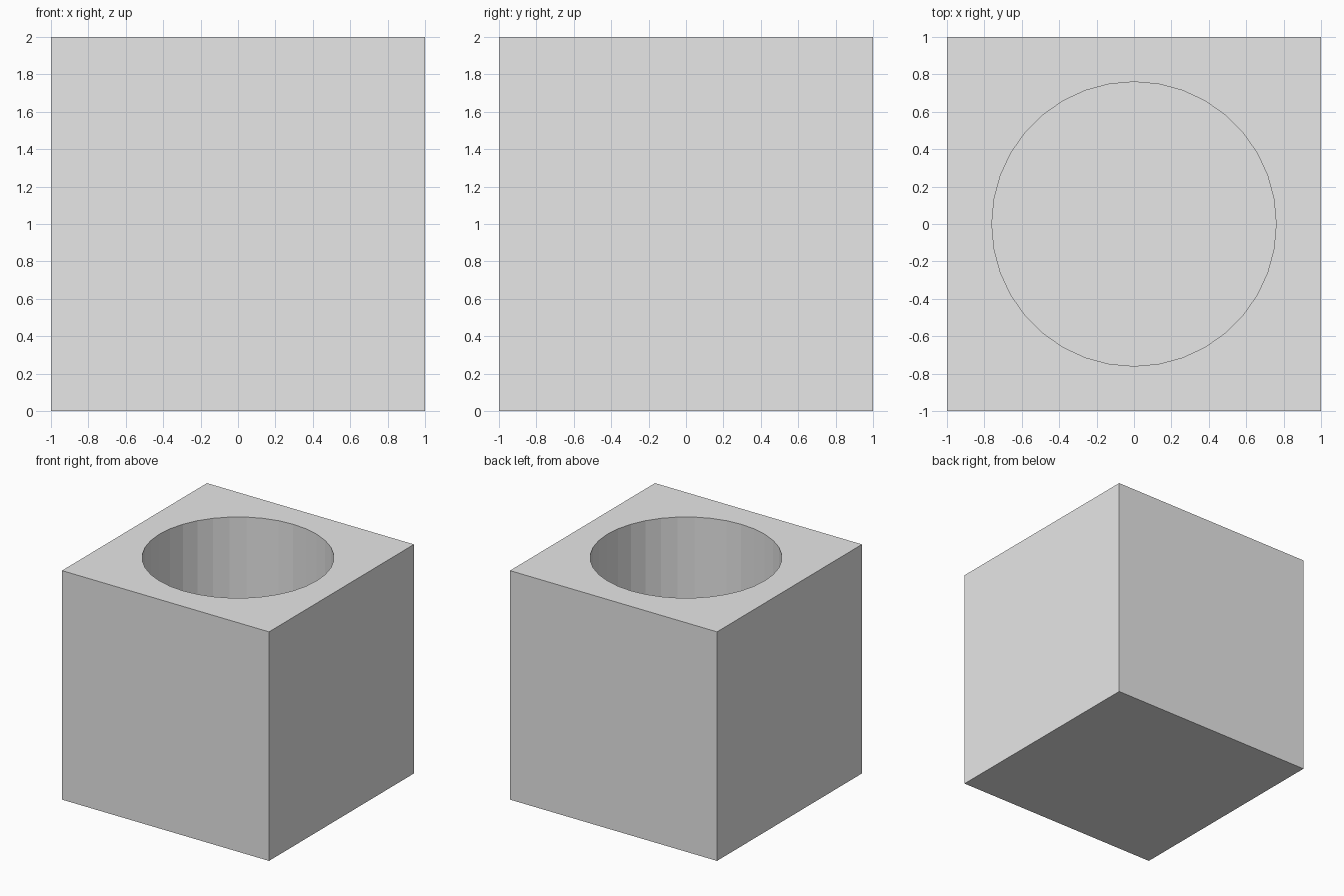
import bpy
import bmesh
import math

cube = bpy.data.objects.get("Cube")
if cube:
    bpy.data.objects.remove(cube, do_unlink=True)

SIZE = 2.0
RADIUS = 0.76
SIDES = 36
FLOOR = SIZE / 2 - RADIUS  # floor as thick as the thinnest wall

grey = bpy.data.materials.new("light_grey")
grey.use_nodes = True
grey.diffuse_color = (0.8, 0.8, 0.8, 1)
grey.node_tree.nodes["Principled BSDF"].inputs["Base Color"].default_value = grey.diffuse_color

bm = bmesh.new()


def ring(z, square=False):
    """Ring of points, either on the bore or pushed out to the square outline."""
    verts = []
    for i in range(SIDES):
        a = math.tau * (i + 0.0) / SIDES
        x, y = math.cos(a), math.sin(a)
        r = SIZE / 2 / max(abs(x), abs(y)) if square else RADIUS
        verts.append(bm.verts.new((x * r, y * r, z)))
    return verts


def corners(z):
    h = SIZE / 2
    return [bm.verts.new((x, y, z)) for x, y in ((h, h), (-h, h), (-h, -h), (h, -h))]


# Outer block: base and four walls
low, high = corners(0), corners(SIZE)
bm.faces.new(low[::-1])
for i in range(4):
    j = (i + 1) % 4
    bm.faces.new((low[i], low[j], high[j], high[i]))

# Round bore: wall facets and flat floor
rim, bottom = ring(SIZE), ring(FLOOR)
bm.faces.new(bottom)
for i in range(SIDES):
    j = (i + 1) % SIDES
    bm.faces.new((rim[i], rim[j], bottom[j], bottom[i]))

# Top face around the bore: one fan per corner, one triangle per side
quarter = SIDES // 4
for q in range(4):
    for i in range(q * quarter, (q + 1) * quarter):
        bm.faces.new((high[q], rim[(i + 1) % SIDES], rim[i]))
    bm.faces.new((high[q], high[(q + 1) % 4], rim[(q + 1) * quarter % SIDES]))

bmesh.ops.recalc_face_normals(bm, faces=bm.faces)
mesh = bpy.data.meshes.new("bored_block")
bm.to_mesh(mesh)
bm.free()
mesh.materials.append(grey)
bpy.context.collection.objects.link(bpy.data.objects.new("bored_block", mesh))
